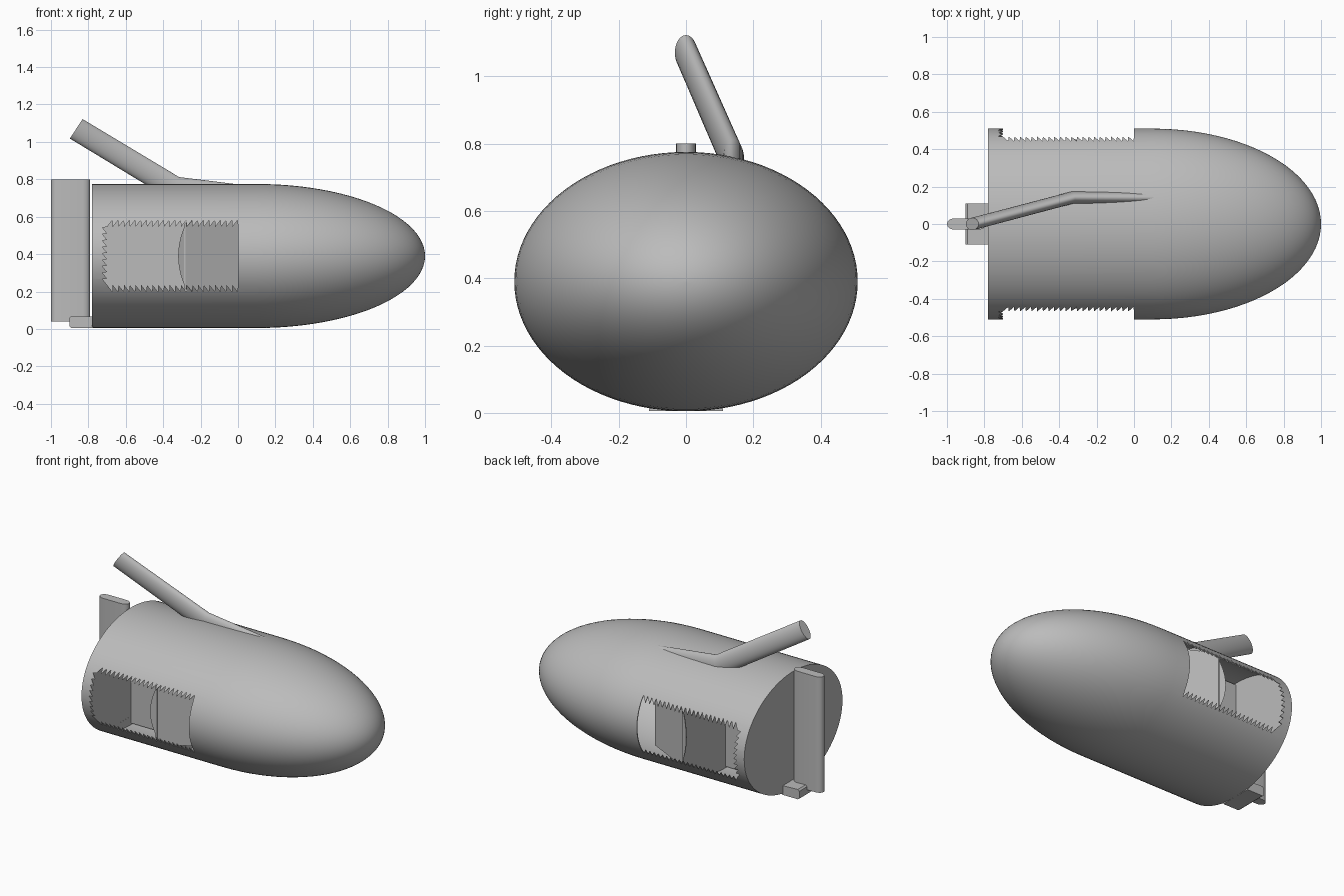
import bpy, bmesh, math
from mathutils import Vector

if "Cube" in bpy.data.objects:
    bpy.data.objects.remove(bpy.data.objects["Cube"])

grey = bpy.data.materials.new("plain grey")
grey.use_nodes = True
grey.diffuse_color = (0.5, 0.5, 0.5, 1)
grey.node_tree.nodes["Principled BSDF"].inputs["Base Color"].default_value = (0.5, 0.5, 0.5, 1)

MID, HALF_W, HALF_H, STERN = 0.39, 0.51, 0.385, -0.78


def smooth(ob):
    bpy.ops.object.select_all(action="DESELECT")
    ob.select_set(True)
    bpy.context.view_layer.objects.active = ob
    bpy.ops.object.shade_smooth_by_angle(angle=math.radians(35))


def loft(name, rings):
    """Skin a list of equal closed rings and cap both ends."""
    bm = bmesh.new()
    rows = [[bm.verts.new(p) for p in ring] for ring in rings]
    n = len(rows[0])
    for a, b in zip(rows, rows[1:]):
        for i in range(n):
            j = (i + 1) % n
            bm.faces.new((a[i], a[j], b[j], b[i]))
    bm.faces.new(rows[0])
    bm.faces.new(rows[-1])
    bmesh.ops.recalc_face_normals(bm, faces=bm.faces)
    me = bpy.data.meshes.new(name)
    bm.to_mesh(me)
    bm.free()
    me.materials.append(grey)
    ob = bpy.data.objects.new(name, me)
    bpy.context.collection.objects.link(ob)
    return ob


def ellipse(centre, u, v, n):
    c, u, v = Vector(centre), Vector(u), Vector(v)
    return [c + u * math.cos(2 * math.pi * i / n) + v * math.sin(2 * math.pi * i / n)
            for i in range(n)]


def hull_ring(x, s):
    return ellipse((x, 0, MID), (0, HALF_W * s, 0), (0, 0, HALF_H * s), 96)


# Hull: straight elliptical tube with a long rounded nose
rings = [hull_ring(STERN, 1), hull_ring(-0.35, 1), hull_ring(0.1, 1)]
for i in range(1, 25):
    a = math.pi / 2 * i / 24
    rings.append(hull_ring(0.1 + 0.9 * math.sin(a), max(math.cos(a), 0.004)))
hull = loft("hull", rings)

# Toothed window outline, pushed through both sides
TEETH, END_TEETH, DEPTH = 23, 9, 0.035
x0, x1, z0, z1 = -0.70, 0.0, 0.235, 0.545
outline = []
step = (x1 - x0) / TEETH
for i in range(TEETH):
    outline += [(x0 + i * step, z0), (x0 + (i + 0.9) * step, z0 - DEPTH)]
outline += [(x1, z0), (x1, z1)]
for i in range(TEETH):
    outline += [(x1 - (i + 0.1) * step, z1 + DEPTH), (x1 - (i + 1) * step, z1)]
step = (z1 - z0) / END_TEETH
for i in range(END_TEETH):
    outline.append((x0 - 0.025, z1 - (i + 0.1) * step))
    if i < END_TEETH - 1:
        outline.append((x0, z1 - (i + 1) * step))
cutter = loft("window_cutter", [[(x, y, z) for x, z in outline] for y in (-0.7, 0.7)])
cutter.hide_render = True

shell = hull.modifiers.new("thin wall", "SOLIDIFY")
shell.thickness, shell.offset = 0.006, -1
cut = hull.modifiers.new("windows", "BOOLEAN")
cut.operation, cut.solver, cut.object = "DIFFERENCE", "EXACT", cutter
bpy.context.view_layer.update()
hull.data = bpy.data.meshes.new_from_object(
    hull.evaluated_get(bpy.context.evaluated_depsgraph_get()))
hull.modifiers.clear()
bpy.data.objects.remove(cutter)
smooth(hull)

# Inner walls: lengthwise divider and the cross wall behind the windows
def section(y):
    return [(x, y, z) for x, z in ((STERN + 0.005, 0.02), (-0.29, 0.02),
                                   (-0.29, 0.76), (STERN + 0.005, 0.76))]


loft("lengthwise_divider", [section(-0.004), section(0.004)])


def wall_ring(x):
    return [(x, max(-0.44, min(0.44, p.y)), p.z) for p in hull_ring(x, 0.985)]


loft("cross_wall", [wall_ring(-0.29), wall_ring(-0.28)])

# Slanted inner side panels with a bowed rear edge
for side, name in ((-1, "right_inner_panel"), (1, "left_inner_panel")):
    edge = []
    for i in range(13):
        t = -1 + i / 6
        x = -0.32 + 0.06 * t * t
        edge.append((x, 0.455 - 0.5 * (x + 0.32), MID + 0.21 * t))
    edge += [(0.03, 0.28, MID + 0.21), (0.03, 0.28, MID - 0.21)]
    loft(name, [[(x, side * (y + d), z) for x, y, z in edge] for d in (0, -0.006)])

# Bent flattened pipe on top, sinking into the hull
flat = (0, 0.033, 0)
pipe = loft("bent_pipe", [
    ellipse((-0.865, 0.0, 1.07), (0.034, 0, 0.052), flat, 32),
    ellipse((-0.335, 0.14, 0.75), (0.02, 0, 0.062), flat, 32),
    ellipse((0.2, 0.14, 0.685), (0.008, 0, 0.062), flat, 32)])
smooth(pipe)

# Rudder: upright blade with rounded edges
blade = []
for cx, start in ((-0.83, -90), (-0.96, 90)):
    for i in range(9):
        a = math.radians(start + i * 22.5)
        blade.append((cx + 0.04 * math.cos(a), 0.03 * math.sin(a)))
rudder = loft("rudder", [[(x, y, z) for x, y in blade] for z in (0.04, 0.8)])
smooth(rudder)

# Small level fin at the foot of the stern
fin = [(-0.9, 0.012), (-0.89, 0.005), (-0.775, 0.005), (-0.775, 0.065),
       (-0.89, 0.07), (-0.9, 0.06)]
loft("stern_fin", [[(x, y, z) for x, z in fin] for y in (-0.11, 0.11)])
